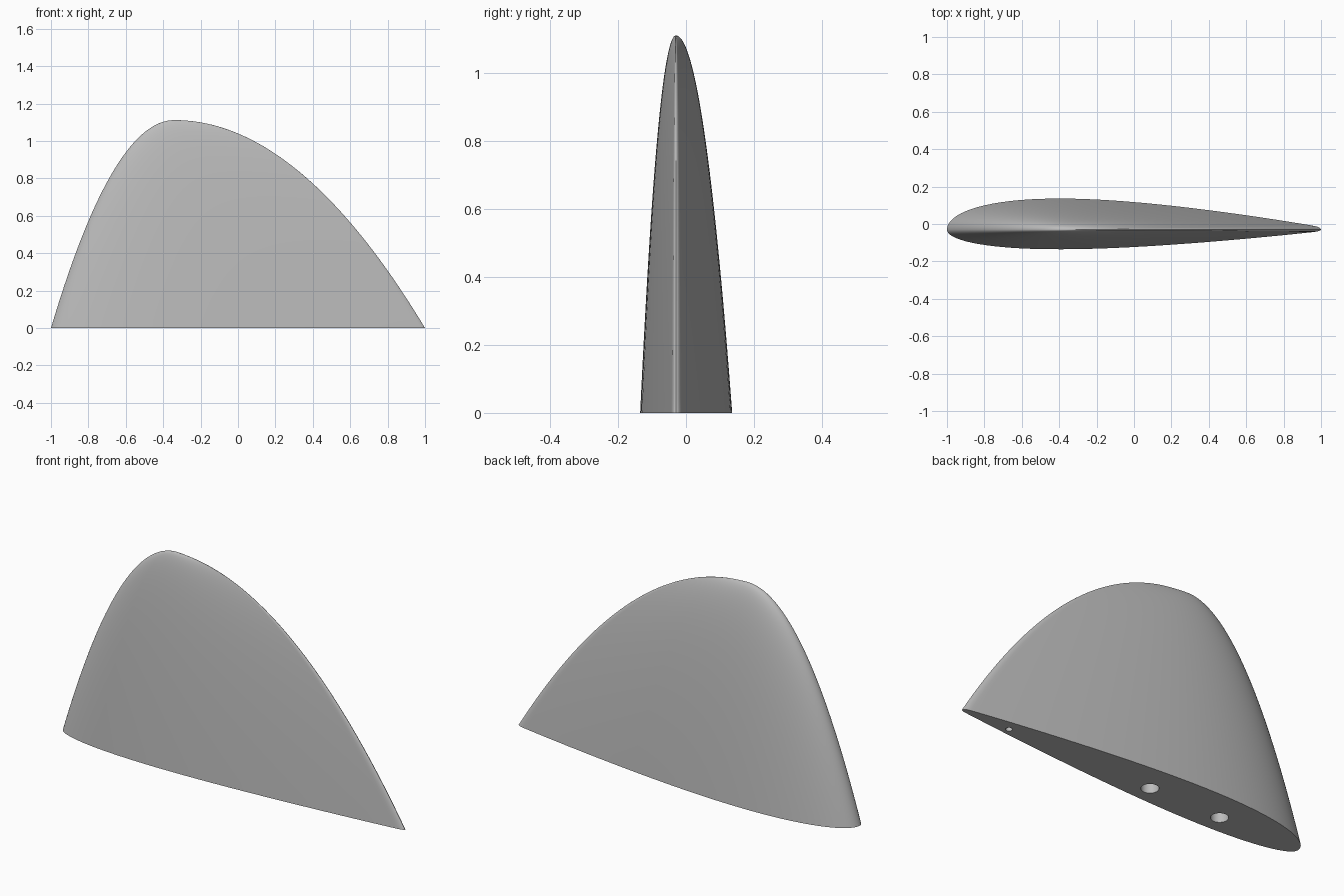
import bpy, bmesh, math

cube = bpy.data.objects.get("Cube")
if cube:
    bpy.data.objects.remove(cube)

HEIGHT = 1.112
APEX_X, MID_Y = -0.34, -0.03      # every section shrinks towards this line
BACK, FRONT = 0.166, 0.105        # half thickness on each side
RINGS, STEPS = 48, 48

grey = bpy.data.materials.new("fin grey")
grey.use_nodes = True
colour = (0.5, 0.5, 0.5, 1)
grey.diffuse_color = colour
grey.node_tree.nodes["Principled BSDF"].inputs["Base Color"].default_value = colour


def thickness(t):
    """Foil half thickness along the chord, 1 at the thickest point."""
    y = 10 * (0.2969 * math.sqrt(t) - 0.126 * t - 0.3516 * t**2
              + 0.2843 * t**3 - 0.1015 * t**4) + 0.06 * t**4
    if t > 0.985:                 # rounded trailing edge
        y *= math.sqrt(max(0, 1 - ((t - 0.985) / 0.015) ** 2))
    return y


# Foil section: along the back side, then returning along the front
chord = [(1 - math.cos(math.pi * i / STEPS)) / 2 for i in range(STEPS + 1)]
section = [(2 * t - 1, BACK * thickness(t)) for t in chord]
section += [(2 * t - 1, -FRONT * thickness(t)) for t in chord[-2:0:-1]]

# Fin body: sections shrinking along a parabola up to the apex
bm = bmesh.new()
rings = []
for r in range(RINGS):
    k = 1 - r / RINGS
    rings.append([bm.verts.new((APEX_X + (x - APEX_X) * k, MID_Y + y * k,
                                HEIGHT * (1 - k * k))) for x, y in section])
n = len(section)
for low, high in zip(rings, rings[1:]):
    for i in range(n):
        j = (i + 1) % n
        bm.faces.new((low[i], low[j], high[j], high[i]))
apex = bm.verts.new((APEX_X, MID_Y, HEIGHT))
for i in range(n):
    bm.faces.new((rings[-1][i], rings[-1][(i + 1) % n], apex))
bm.faces.new(rings[0])
bmesh.ops.recalc_face_normals(bm, faces=bm.faces)
mesh = bpy.data.meshes.new("fin")
bm.to_mesh(mesh)
bm.free()
mesh.materials.append(grey)
fin = bpy.data.objects.new("fin", mesh)
bpy.context.collection.objects.link(fin)
bpy.context.view_layer.objects.active = fin

# Mounting holes drilled into the base: position, radius, depth
for x, radius, depth in [(-0.535, 0.042, 0.4), (-0.12, 0.042, 0.4), (0.72, 0.016, 0.15)]:
    bpy.ops.mesh.primitive_cylinder_add(vertices=32, radius=radius, depth=2 * depth,
                                        location=(x, MID_Y, 0))
    cutter = bpy.context.object
    cutter.name = "hole_cutter"
    cutter.hide_render = True
    cutter.data.materials.append(grey)
    bpy.context.view_layer.objects.active = fin
    drill = fin.modifiers.new("hole", 'BOOLEAN')
    drill.operation = 'DIFFERENCE'
    drill.solver = 'EXACT'
    drill.object = cutter
    bpy.ops.object.modifier_apply(modifier=drill.name)
    bpy.data.objects.remove(cutter)

# Smooth skin with sharp base and hole rims
bpy.ops.object.select_all(action='DESELECT')
fin.select_set(True)
bpy.context.view_layer.objects.active = fin
bpy.ops.object.shade_smooth_by_angle(angle=math.radians(40))
